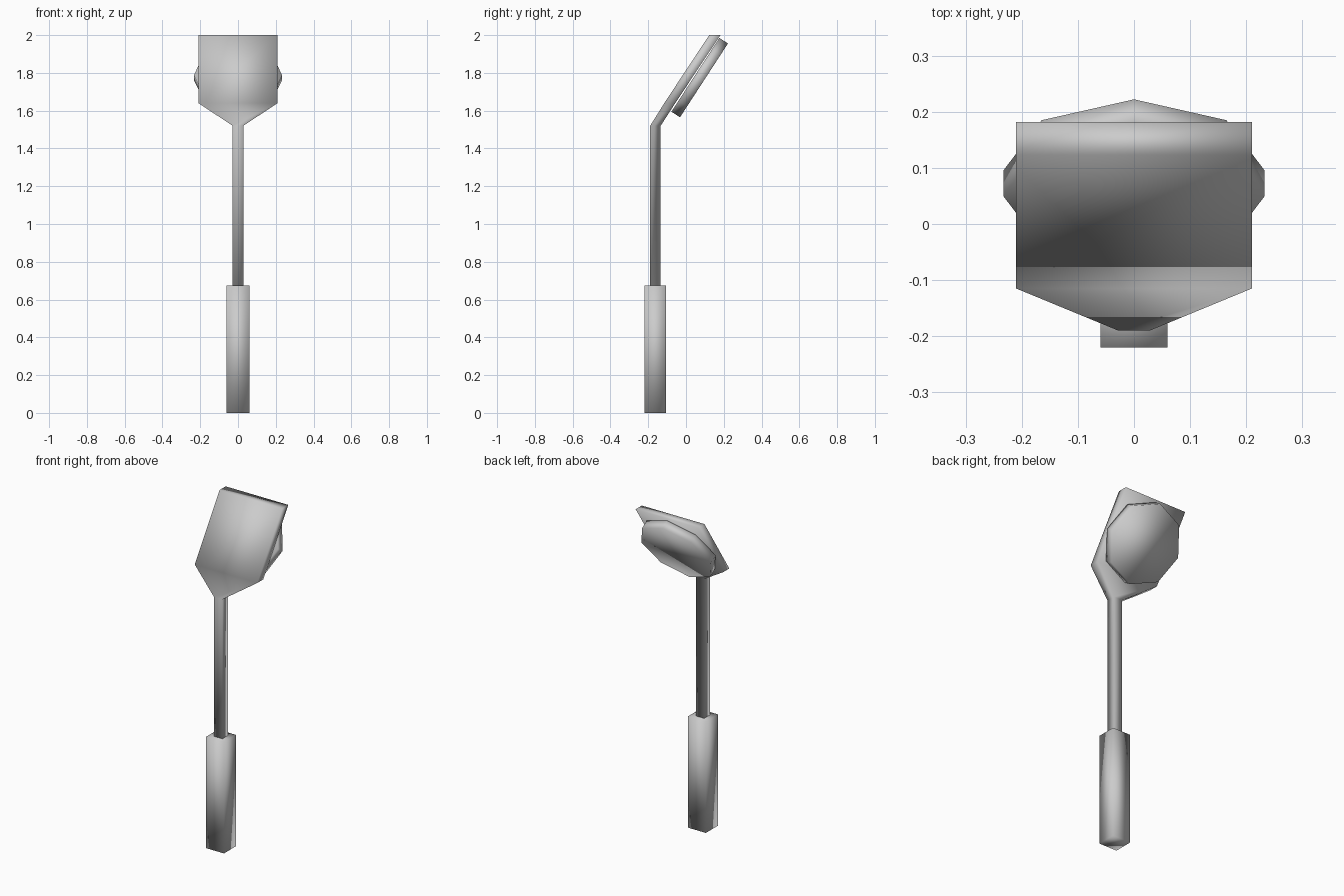
import bpy, bmesh
from math import atan2, pi
from mathutils import Matrix, Vector

if "Cube" in bpy.data.objects:
    bpy.data.objects.remove(bpy.data.objects["Cube"])


def finish(name, bm):
    bmesh.ops.recalc_face_normals(bm, faces=bm.faces)
    for f in bm.faces:
        f.smooth = True
    me = bpy.data.meshes.new(name)
    bm.to_mesh(me)
    bm.free()
    ob = bpy.data.objects.new(name, me)
    bpy.context.collection.objects.link(ob)
    return ob


def loft(name, sections):
    """Join rectangular sections: (z, half width, front y, back y)."""
    bm = bmesh.new()
    rings = []
    for z, w, y0, y1 in sections:
        rings.append([bm.verts.new(p) for p in
                      ((-w, y0, z), (w, y0, z), (w, y1, z), (-w, y1, z))])
    for a, b in zip(rings, rings[1:]):
        for i in range(4):
            j = (i + 1) % 4
            bm.faces.new((a[i], a[j], b[j], b[i]))
    bm.faces.new(rings[0][::-1])
    bm.faces.new(rings[-1])
    return finish(name, bm)


# Square grip
loft("grip", [(0, 0.06, -0.22, -0.105), (0.675, 0.06, -0.22, -0.105)])

# Thin shaft flaring into the leaning blade
loft("shaft_and_blade", [
    (0.675, 0.028, -0.19, -0.134),
    (1.52, 0.028, -0.19, -0.134),
    (1.64, 0.21, -0.115, -0.057),
    (2.0, 0.21, 0.123, 0.182),
])

# Octagonal disc lying against the back of the blade
normal = Vector((0, 0.838, -0.545))
tilt = Matrix.Rotation(atan2(-normal.y, normal.z), 4, 'X')
bm = bmesh.new()
bmesh.ops.create_cone(bm, cap_ends=True, segments=8, radius1=0.233,
                      radius2=0.233, depth=0.054,
                      matrix=Matrix.Translation((0, 0.0725, 1.775)) @ tilt)
finish("disc", bm)
